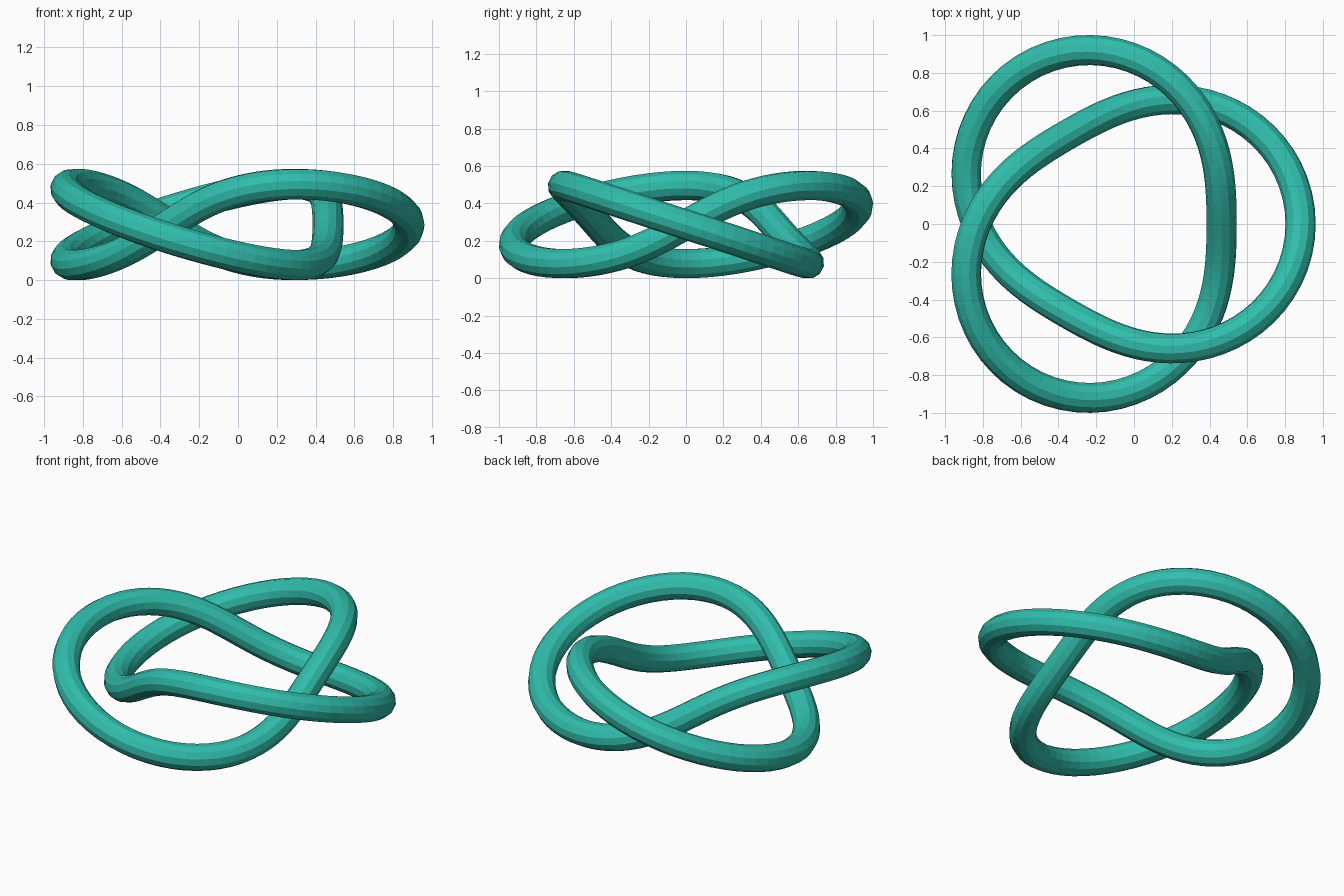
import bpy
from math import sin, cos, pi

if "Cube" in bpy.data.objects:
    bpy.data.objects.remove(bpy.data.objects["Cube"])

# Trefoil path: two turns around the ring, three around the core
RING, CORE, TUBE, SHIFT = 0.754, 0.209, 0.08, -0.081
STEPS = 160

curve = bpy.data.curves.new("trefoil_knot", "CURVE")
curve.dimensions = "3D"
curve.bevel_depth = TUBE
curve.bevel_resolution = 4  # 12-sided tube
spline = curve.splines.new("POLY")
spline.points.add(STEPS - 1)
for i, p in enumerate(spline.points):
    t = 2 * pi * i / STEPS
    r = RING + CORE * cos(3 * t)
    p.co = (r * cos(2 * t) + SHIFT, r * sin(2 * t), 0.29 - CORE * sin(3 * t), 1)
spline.use_cyclic_u = True
spline.use_smooth = False

# Turn the swept tube into a faceted mesh
knot = bpy.data.objects.new("trefoil_knot", curve)
bpy.context.collection.objects.link(knot)
bpy.context.view_layer.objects.active = knot
knot.select_set(True)
bpy.ops.object.convert(target="MESH")
knot = bpy.context.object
bpy.ops.object.shade_flat()

# Teal colour
mat = bpy.data.materials.new("teal")
mat.diffuse_color = (0.03, 0.51, 0.41, 1)
mat.use_nodes = True
mat.node_tree.nodes["Principled BSDF"].inputs["Base Color"].default_value = mat.diffuse_color
knot.data.materials.clear()
knot.data.materials.append(mat)

# Stand on the ground
low = min(v.co.z for v in knot.data.vertices)
for v in knot.data.vertices:
    v.co.z -= low
